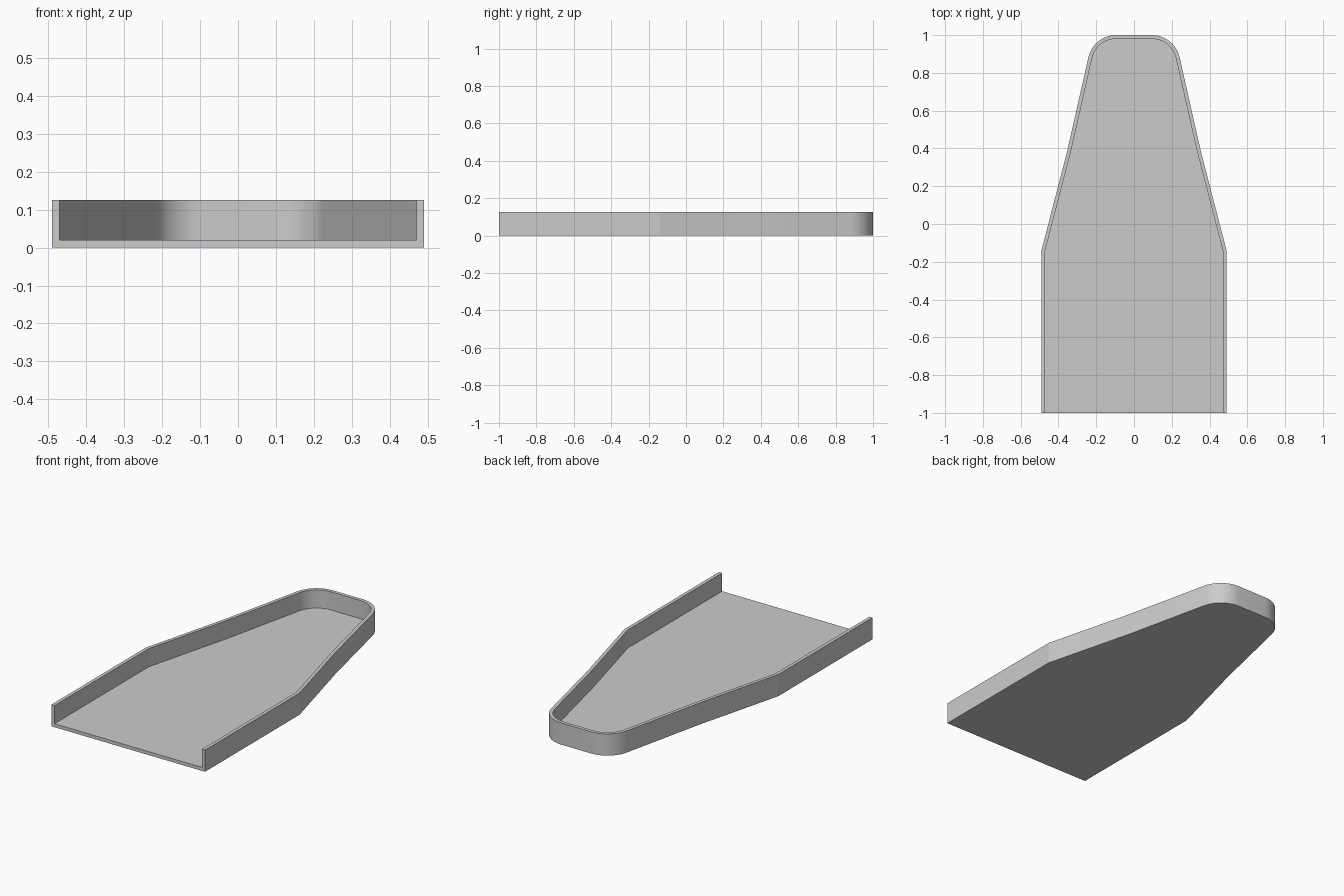
import bpy, bmesh
from math import sin, cos, radians

if "Cube" in bpy.data.objects:
    bpy.data.objects.remove(bpy.data.objects["Cube"])

HEIGHT, FLOOR, WALL = 0.125, 0.02, 0.02


def outline(inset):
    """Open U-shaped path from front right, round the nose, to front left."""
    side = [(0.49 - inset, -1.0), (0.49 - inset, -0.14), (0.355 - inset, 0.38)]
    r = 0.15 - inset
    arc = [(0.095 + r * cos(radians(a)), 0.85 + r * sin(radians(a)))
           for a in [12.5 + 77.5 * i / 10 for i in range(11)]]
    half = side + arc
    return half + [(-x, y) for x, y in reversed(half)]


bm = bmesh.new()


def ring(inset, z):
    return [bm.verts.new((x, y, z)) for x, y in outline(inset)]


# Four rails: outside bottom, outside top, inside top, inside floor
rails = [ring(0, 0), ring(0, HEIGHT), ring(WALL, HEIGHT), ring(WALL, FLOOR)]

# Outer wall, rim and inner wall
for a, b in zip(rails, rails[1:]):
    for i in range(len(a) - 1):
        bm.faces.new((a[i], a[i + 1], b[i + 1], b[i]))

# Underside, tray floor and open front end
bm.faces.new(rails[0][::-1])
bm.faces.new(rails[3])
bm.faces.new([r[0] for r in rails] + [r[-1] for r in reversed(rails)])
bmesh.ops.recalc_face_normals(bm, faces=bm.faces[:])

mesh = bpy.data.meshes.new("tapered_tray")
bm.to_mesh(mesh)
bm.free()
tray = bpy.data.objects.new("tapered_tray", mesh)
bpy.context.collection.objects.link(tray)

# Smooth the rounded nose, keep the edges crisp
bpy.context.view_layer.objects.active = tray
tray.select_set(True)
bpy.ops.object.shade_smooth_by_angle(angle=radians(12))
